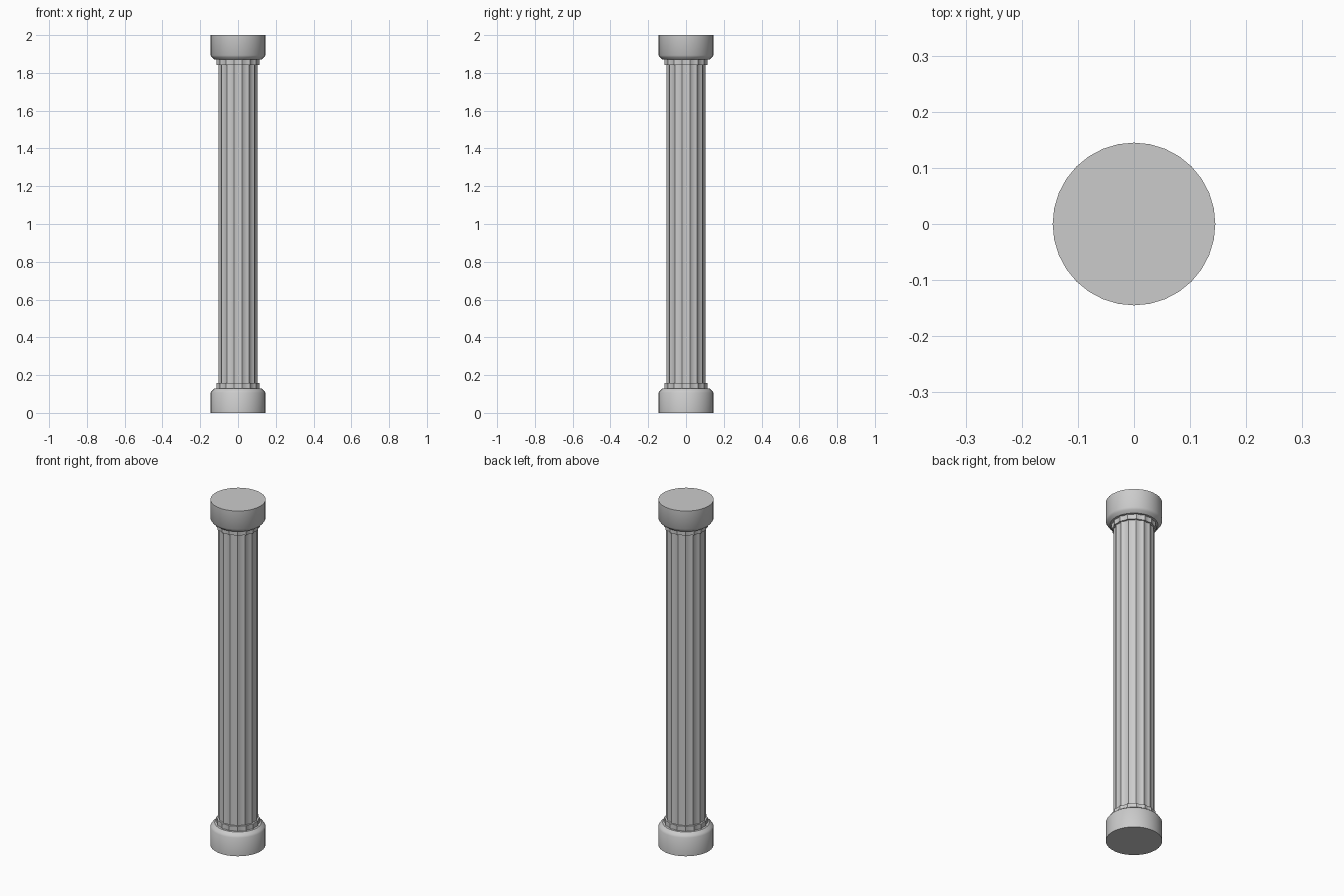
import bpy, bmesh
from math import cos, sin, pi, radians

if "Cube" in bpy.data.objects:
    bpy.data.objects.remove(bpy.data.objects["Cube"])


def loft(name, rings, smooth_angle):
    """Skin a stack of point rings into a closed solid."""
    bm = bmesh.new()
    loops = [[bm.verts.new(p) for p in ring] for ring in rings]
    n = len(loops[0])
    for a, b in zip(loops, loops[1:]):
        for i in range(n):
            j = (i + 1) % n
            bm.faces.new((a[i], a[j], b[j], b[i]))
    bm.faces.new(loops[0][::-1])
    bm.faces.new(loops[-1])
    bmesh.ops.recalc_face_normals(bm, faces=bm.faces[:])
    mesh = bpy.data.meshes.new(name)
    bm.to_mesh(mesh)
    bm.free()
    obj = bpy.data.objects.new(name, mesh)
    bpy.context.collection.objects.link(obj)
    bpy.ops.object.select_all(action='DESELECT')
    obj.select_set(True)
    bpy.context.view_layer.objects.active = obj
    bpy.ops.object.shade_smooth_by_angle(angle=radians(smooth_angle))
    return obj


def circle(r, z, n=32):
    return [(r * cos(2 * pi * i / n), r * sin(2 * pi * i / n), z) for i in range(n)]


def fluted(r, depth, z, flutes=16, steps=4):
    """Ring with sharp ridges and shallow hollows between them."""
    pts = []
    for i in range(flutes * steps):
        a = 2 * pi * (i / steps + 0.5) / flutes
        t = (i % steps) / steps
        rr = r - depth * 4 * t * (1 - t)
        pts.append((rr * cos(a), rr * sin(a), z))
    return pts


# fluted shaft
loft("shaft", [fluted(0.105, 0.006, z) for z in (0.12, 1.88)], 20)

# round base and capital, with a fluted collar on each
for end, flip in (("base", False), ("capital", True)):
    def h(z):
        return 2 - z if flip else z
    loft(end, [circle(r, h(z)) for r, z in
               ((0.145, 0), (0.145, 0.107), (0.138, 0.118), (0.123, 0.13))], 35)
    loft(end + "_collar", [fluted(0.115, 0.006, h(z)) for z in (0.12, 0.158)], 20)
